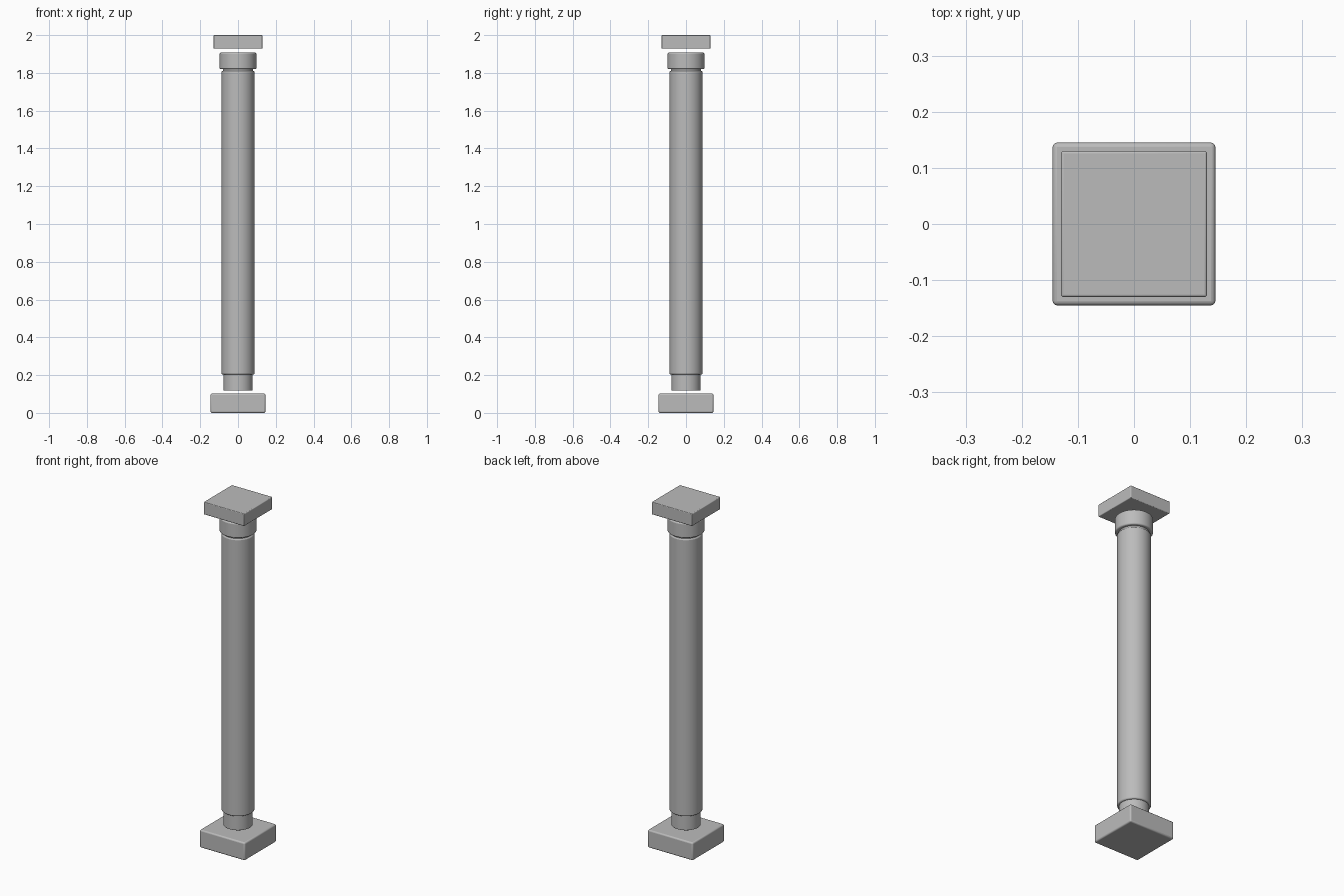
import bpy
import bmesh
import math

cube = bpy.data.objects.get("Cube")
if cube:
    bpy.data.objects.remove(cube, do_unlink=True)

stone = bpy.data.materials.new("grey_stone")
stone.use_nodes = True
GREY = (0.5, 0.5, 0.5, 1)
stone.diffuse_color = GREY
stone.node_tree.nodes["Principled BSDF"].inputs["Base Color"].default_value = GREY


def finish(name, bm, bevel):
    """Turn a bmesh into a softly bevelled, smooth-shaded object."""
    mesh = bpy.data.meshes.new(name)
    bm.to_mesh(mesh)
    bm.free()
    mesh.materials.append(stone)
    obj = bpy.data.objects.new(name, mesh)
    bpy.context.collection.objects.link(obj)
    mod = obj.modifiers.new("soft_edges", "BEVEL")
    mod.width = bevel
    mod.segments = 3
    mod.limit_method = "ANGLE"
    mod.angle_limit = math.radians(40)
    bpy.ops.object.select_all(action="DESELECT")
    obj.select_set(True)
    bpy.context.view_layer.objects.active = obj
    bpy.ops.object.shade_smooth_by_angle(angle=math.radians(35))


def slab(name, half, bottom, top, bevel):
    bm = bmesh.new()
    bmesh.ops.create_cube(bm, size=1)
    bmesh.ops.scale(bm, vec=(2 * half, 2 * half, top - bottom), verts=bm.verts)
    bmesh.ops.translate(bm, vec=(0, 0, (top + bottom) / 2), verts=bm.verts)
    finish(name, bm, bevel)


def drum(name, radius, bottom, top, bevel):
    bm = bmesh.new()
    bmesh.ops.create_cone(bm, cap_ends=True, segments=48, radius1=radius,
                          radius2=radius, depth=top - bottom)
    bmesh.ops.translate(bm, vec=(0, 0, (top + bottom) / 2), verts=bm.verts)
    finish(name, bm, bevel)


# Square plates, floating slightly clear of the column
slab("base_plinth", 0.145, 0.0, 0.103, 0.008)
slab("top_slab", 0.13, 1.928, 2.0, 0.004)

# Round column sections
drum("lower_neck", 0.077, 0.118, 0.22, 0.002)
drum("shaft", 0.087, 0.203, 1.81, 0.007)
drum("upper_neck", 0.08, 1.79, 1.84, 0.002)
drum("capital_ring", 0.098, 1.82, 1.907, 0.007)
